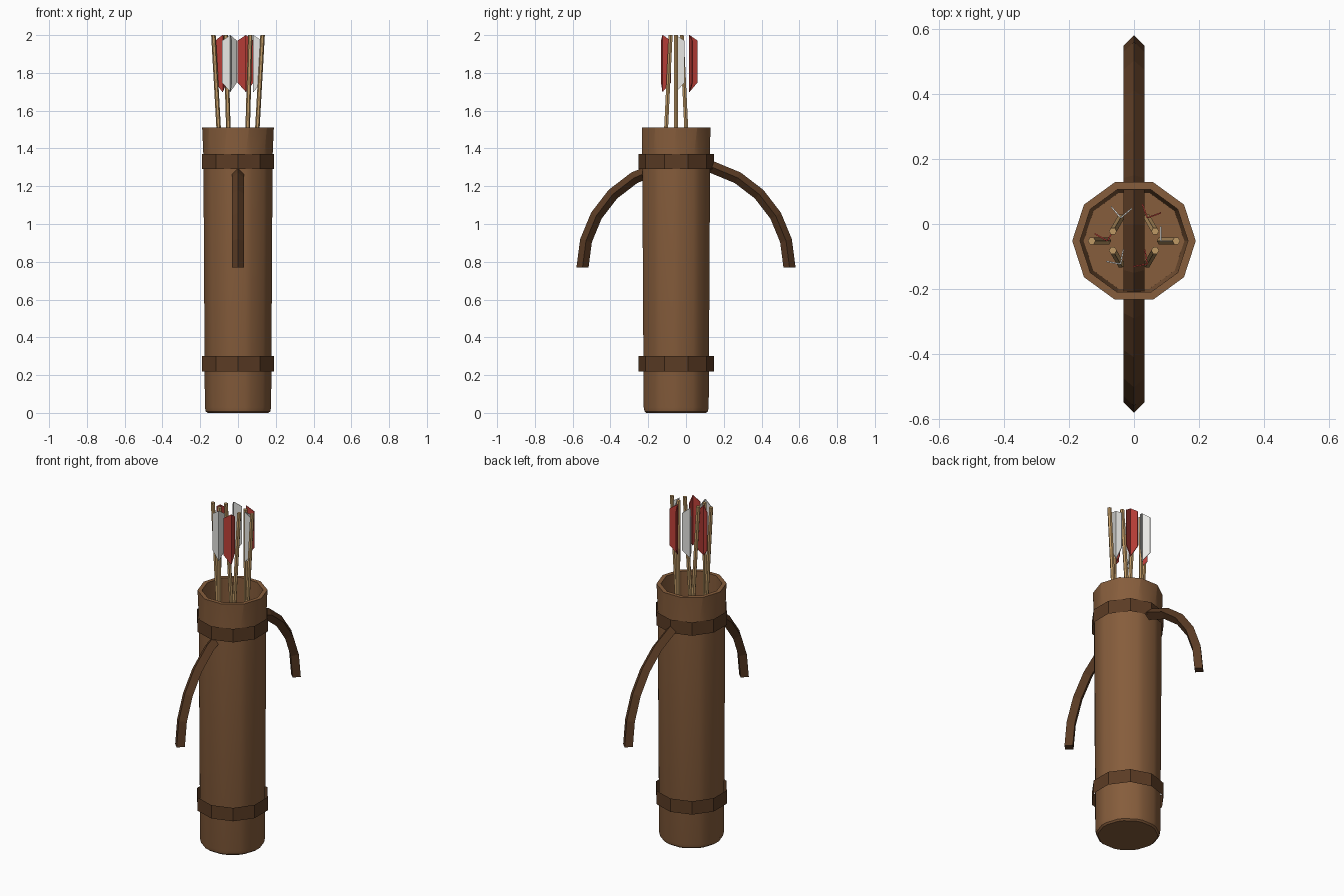
import bpy, bmesh, math
from mathutils import Vector

if "Cube" in bpy.data.objects:
    bpy.data.objects.remove(bpy.data.objects["Cube"])

CENTRE_Y = -0.052
SIDES = 10


def material(name, rgb):
    m = bpy.data.materials.new(name)
    m.use_nodes = True
    m.diffuse_color = (*rgb, 1)
    m.node_tree.nodes["Principled BSDF"].inputs["Base Color"].default_value = (*rgb, 1)
    return m


leather = material("leather", (0.24, 0.11, 0.045))
dark_leather = material("dark leather", (0.105, 0.045, 0.018))
wood = material("wood", (0.52, 0.32, 0.13))
red = material("red feather", (0.5, 0.05, 0.04))
white = material("white feather", (0.82, 0.82, 0.79))


def loft(name, rings, mat, closed_rings=False, caps=True, smooth=None):
    """Skin a list of equally long point rings."""
    bm = bmesh.new()
    rows = [[bm.verts.new(p) for p in ring] for ring in rings]
    n = len(rows[0])
    pairs = list(zip(rows, rows[1:]))
    for a, b in pairs:
        for i in range(n):
            j = (i + 1) % n
            bm.faces.new((a[i], a[j], b[j], b[i]))
    if caps:
        bm.faces.new(rows[0][::-1])
        bm.faces.new(rows[-1])
    bmesh.ops.recalc_face_normals(bm, faces=bm.faces)
    mesh = bpy.data.meshes.new(name)
    bm.to_mesh(mesh)
    bm.free()
    mesh.materials.append(mat)
    obj = bpy.data.objects.new(name, mesh)
    bpy.context.collection.objects.link(obj)
    if smooth:
        bpy.ops.object.select_all(action='DESELECT')
        obj.select_set(True)
        bpy.context.view_layer.objects.active = obj
        bpy.ops.object.shade_smooth_by_angle(angle=math.radians(smooth))
    return obj


def polygon(radius, z, turn=0.0):
    return [Vector((radius * math.cos(a), CENTRE_Y + radius * math.sin(a), z))
            for a in (math.tau * (i + turn) / SIDES for i in range(SIDES))]


def cut_polygon(radius, z, cut):
    """Polygon ring whose corners are each cut into two points."""
    pts = polygon(radius, z)
    ring = []
    for i, p in enumerate(pts):
        ring.append(p.lerp(pts[i - 1], cut))
        ring.append(p.lerp(pts[(i + 1) % SIDES], cut))
    return ring


# Quiver body: bevelled corners below, crisp corners at the rim, hollow inside
profile = [(0.166, 0.0, 0.16), (0.176, 0.008, 0.16), (0.181, 0.03, 0.16),
           (0.189, 1.36, 0.16), (0.19, 1.51, 0.01), (0.166, 1.51, 0.01),
           (0.155, 0.05, 0.01)]
loft("quiver_body", [cut_polygon(*p) for p in profile], leather, smooth=32)

# Bands: open leather hoops, turned half a side against the body
for name, low in (("lower_band", 0.22), ("upper_band", 1.29)):
    loft(name, [polygon(0.2, low, 0.5), polygon(0.2, low + 0.08, 0.5)],
         dark_leather, caps=False)

# Carrying strap: half hoop with a diamond section
STEPS, THICK = 12, 0.032
rings = []
for s in range(STEPS + 1):
    a = math.pi * s / STEPS
    out = Vector((0, math.cos(a), math.sin(a)))
    mid = Vector((0, 0, 0.77)) + out * 0.548
    side = Vector((THICK, 0, 0))
    rings.append([mid + out * THICK, mid + side, mid - out * THICK, mid - side])
loft("strap", rings, dark_leather)


def feather(name, root, angle, mat):
    """Thin upright vane with slanted ends."""
    out = Vector((math.cos(angle), math.sin(angle), 0))
    half = Vector((-out.y, out.x, 0)) * 0.002
    up = Vector((0, 0, 1))
    shape = [root + up * 1.7, root + out * 0.045 + up * 1.75,
             root + out * 0.045 + up * 1.97, root + up * 2.0]
    loft(name, [[p - half for p in shape], [p + half for p in shape]], mat)


# Arrows: six leaning shafts, each with two vanes
for k in range(6):
    a = math.tau * k / 6
    c, s = math.cos(a), math.sin(a)
    foot = Vector((0.082 * c, CENTRE_Y + 0.082 * s, 1.14))
    tip = foot + Vector((0.048 * c, -0.048 * s, 0.86))
    section = [Vector((math.cos(t), math.sin(t), 0)) * 0.012
               for t in (math.tau * i / 6 for i in range(6))]
    loft(f"arrow_shaft_{k + 1}", [[foot + p for p in section], [tip + p for p in section]], wood)
    root = Vector((foot.x, foot.y, 0))
    for v in range(2):
        feather(f"arrow_{k + 1}_feather_{v + 1}", root,
                math.radians(20 * k + 90 * v), red if k % 2 else white)
